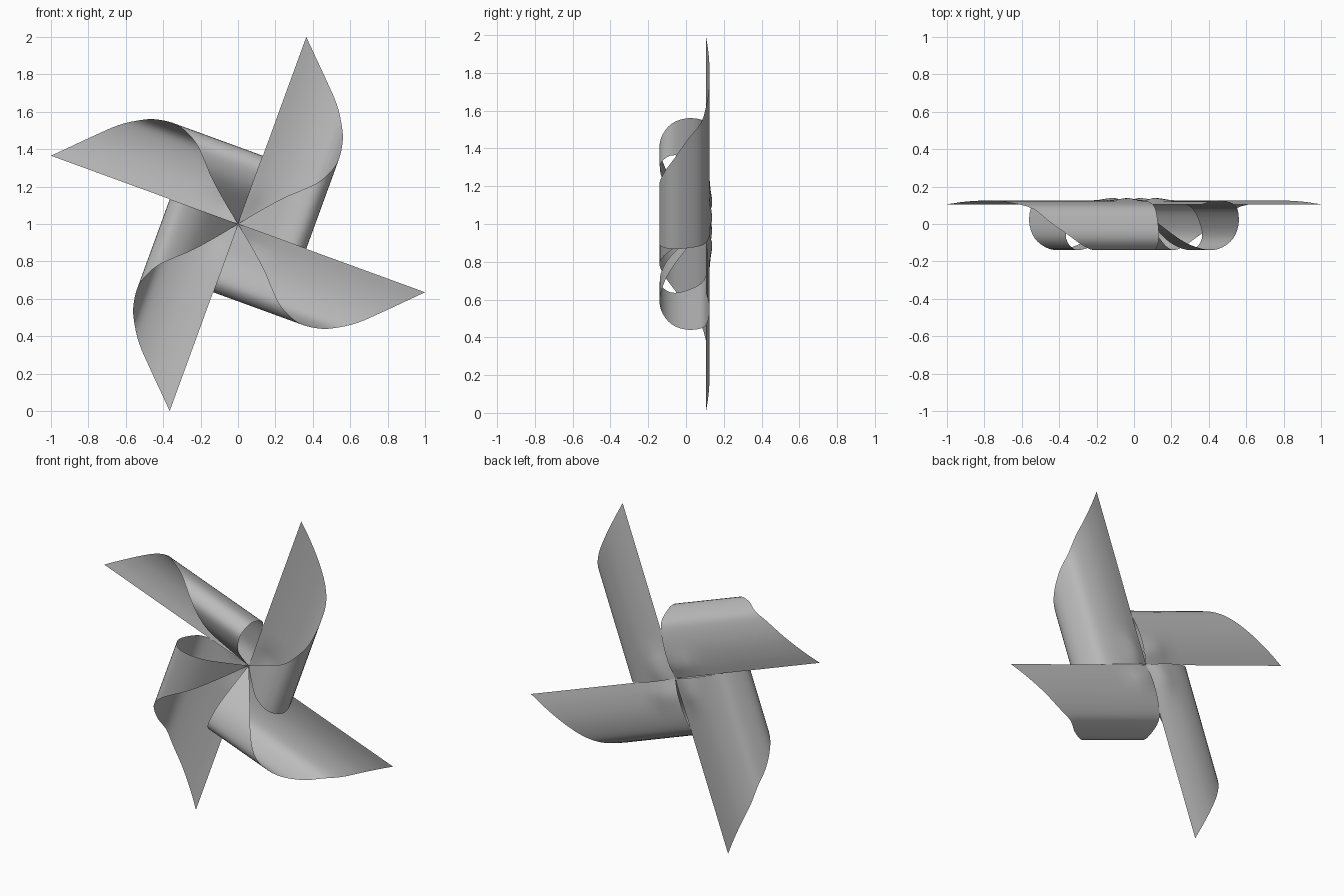
import bpy, bmesh, math
from mathutils import Vector, Matrix

cube = bpy.data.objects.get("Cube")
if cube:
    bpy.data.objects.remove(cube)

# One paper material
grey = bpy.data.materials.new("paper_grey")
grey.use_nodes = True
color = (0.5, 0.5, 0.5, 1)
grey.diffuse_color = color
grey.node_tree.nodes["Principled BSDF"].inputs["Base Color"].default_value = color

SIDE = 1.064                                    # leg of each paper triangle
TILT = math.atan2(0.365, 1.0)                   # lean of the first straight edge
ROWS, STEPS = 14, 3

# Rolled cross-section: distance along paper, offset across blade, depth
ROLL = [Vector(k) for k in (
    (0, 0, .105), (.08, .08, .12), (.18, .18, .125), (.28, .275, .11),
    (.37, .335, .08), (.45, .372, .01), (.55, .388, -.06), (.63, .37, -.11),
    (.71, .325, -.139), (.78, .255, -.125), (.85, .18, -.08),
    (.97, .075, .025), (SIDE, 0, .105))]


def smooth_path(points, steps):
    """Catmull-Rom curve through the points."""
    pts = [2 * points[0] - points[1]] + points + [2 * points[-1] - points[-2]]
    out = []
    for a, b, c, d in zip(pts, pts[1:], pts[2:], pts[3:]):
        for i in range(steps):
            t = i / steps
            out.append(b + (c - a) * t / 2
                       + (2 * a - 5 * b + 4 * c - d) * t ** 2 / 2
                       + (3 * b - a - 3 * c + d) * t ** 3 / 2)
    return out + [points[-1]]


def make_blade(name, angle):
    bm = bmesh.new()
    columns = []
    for s, across, depth in smooth_path(ROLL, STEPS):
        column = []
        for r in range(ROWS + 1):
            along = max(SIDE - s, 0) * r / ROWS
            # Soft bulge at the back beside the centre
            bulge = 0
            if s < 0.4:
                d2 = (along - .085) ** 2 + (across - .085) ** 2
                bulge = 0.02 * math.exp(-d2 / .004)
            column.append(bm.verts.new((across, depth + bulge, along)))
        columns.append(column)
    for left, right in zip(columns, columns[1:]):
        for r in range(ROWS):
            bm.faces.new((left[r], right[r], right[r + 1], left[r + 1]))
    bmesh.ops.remove_doubles(bm, verts=bm.verts, dist=0.0005)
    # Turn the blade around the hub
    bm.transform(Matrix.Translation((0, 0, 1)) @ Matrix.Rotation(TILT + angle, 4, 'Y'))
    mesh = bpy.data.meshes.new(name)
    bm.to_mesh(mesh)
    bm.free()
    mesh.materials.append(grey)
    mesh.shade_smooth()
    obj = bpy.data.objects.new(name, mesh)
    bpy.context.collection.objects.link(obj)


for i, place in enumerate(("top", "right", "bottom", "left")):
    make_blade(place + "_blade", i * math.pi / 2)
